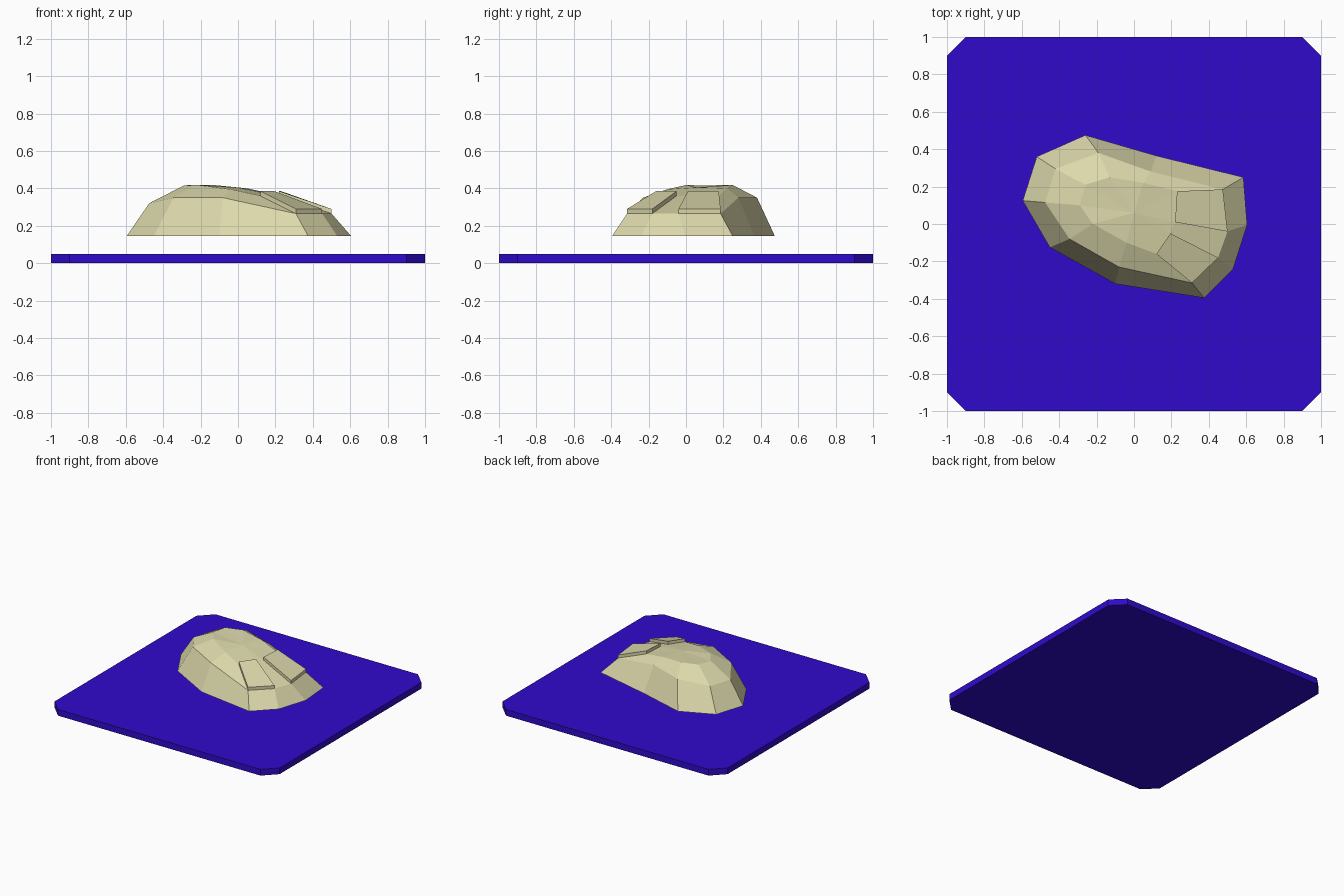
import bpy, bmesh

if "Cube" in bpy.data.objects:
    bpy.data.objects.remove(bpy.data.objects["Cube"])


def material(name, rgb):
    m = bpy.data.materials.new(name)
    m.diffuse_color = (*rgb, 1)
    m.use_nodes = True
    m.node_tree.nodes["Principled BSDF"].inputs["Base Color"].default_value = m.diffuse_color
    return m


def finish(name, bm, mat):
    bmesh.ops.recalc_face_normals(bm, faces=bm.faces)
    mesh = bpy.data.meshes.new(name)
    bm.to_mesh(mesh)
    bm.free()
    mesh.materials.append(mat)
    bpy.context.collection.objects.link(bpy.data.objects.new(name, mesh))


def loft(name, rings, mat, apex=None):
    """Skin a stack of point rings; close the top flat or with a fan to apex."""
    bm = bmesh.new()
    loops = [[bm.verts.new(p) for p in ring] for ring in rings]
    n = len(loops[0])
    for a, b in zip(loops, loops[1:]):
        for i in range(n):
            j = (i + 1) % n
            bm.faces.new((a[i], a[j], b[j], b[i]))
    bm.faces.new(loops[0])
    if apex:
        tip = bm.verts.new(apex)
        for i in range(n):
            bm.faces.new((loops[-1][i], loops[-1][(i + 1) % n], tip))
    else:
        bm.faces.new(loops[-1])
    finish(name, bm, mat)


blue = material("blue", (0.03, 0.003, 0.6))
stone = material("pale_stone", (0.72, 0.69, 0.41))

# Square base plate with clipped corners
outline = [(-.9, -1), (.9, -1), (1, -.9), (1, .9), (.9, 1), (-.9, 1), (-1, .9), (-1, -.9)]
loft("base_plate", [[(x, y, z) for x, y in outline] for z in (0, .05)], blue)

# Faceted boulder: foot, shoulder and crown rings
foot = [(x, y, .145) for x, y in (
    (-.595, .125), (-.52, .36), (-.26, .475), (.12, .365), (.585, .25),
    (.605, -.005), (.53, -.24), (.375, -.395), (-.1, -.32), (-.45, -.125))]
shoulder = [(-.475, .115, .32), (-.42, .295, .32), (-.19, .38, .35), (.09, .28, .35),
            (.475, .185, .265), (.5, -.04, .265), (.45, -.18, .265), (.31, -.315, .265),
            (-.08, -.23, .35), (-.345, -.08, .35)]
crown = [(-.29, .1, .415), (-.26, .21, .418), (-.13, .25, .418), (.05, .22, .4),
         (.23, .175, .36), (.22, .01, .36), (.195, -.05, .36), (.12, -.16, .36),
         (-.04, -.1, .395), (-.22, 0, .418)]
loft("boulder", [foot, shoulder, crown], stone, apex=(0, .06, .405))

# Two thin slabs lying on the sloping facets
for name, i in (("right_slab", 4), ("front_slab", 6)):
    quad = [crown[i], shoulder[i], shoulder[i + 1], crown[i + 1]]
    loft(name, [[(x, y, z + dz) for x, y, z in quad] for dz in (0, .025)], stone)
